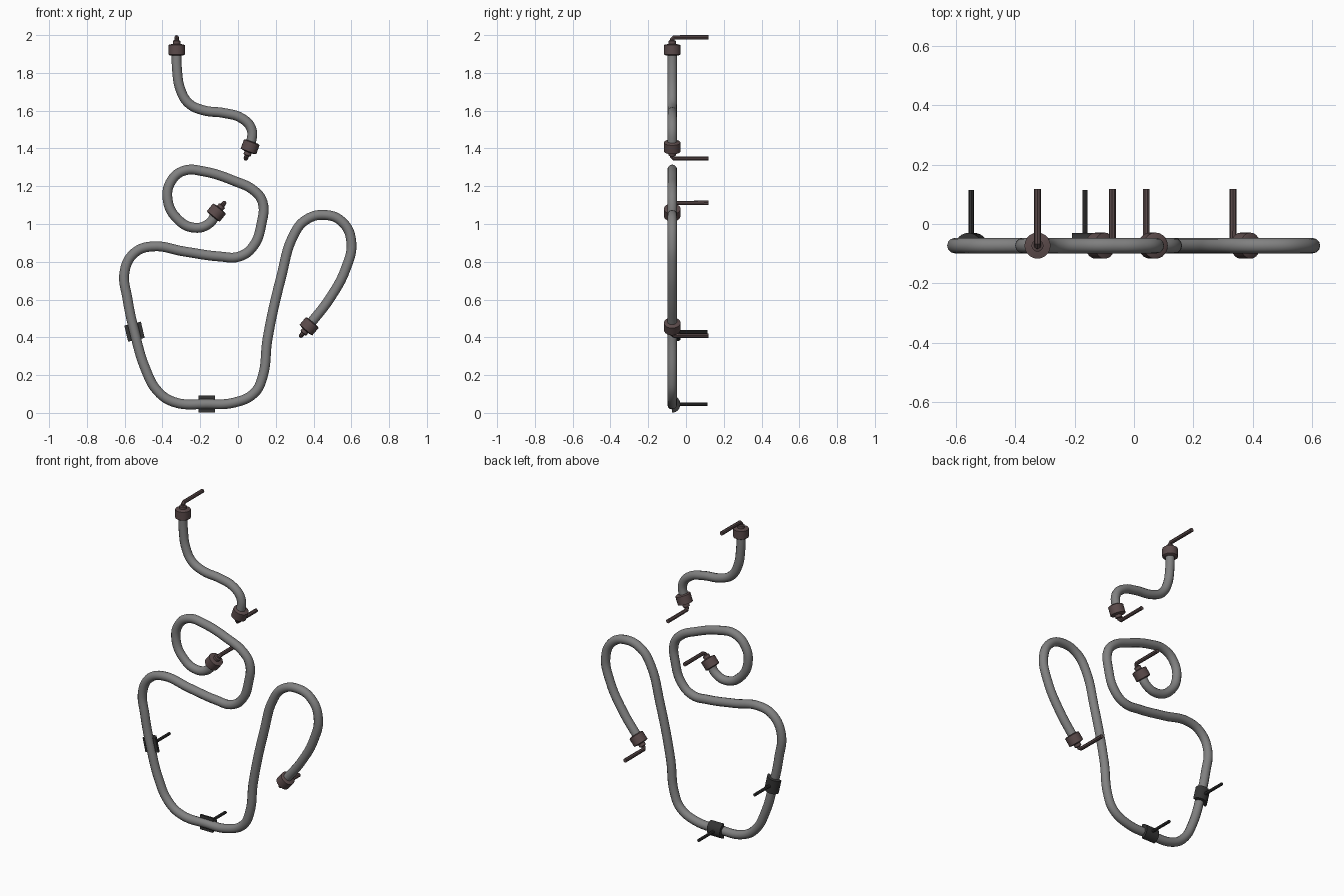
import bpy
import bmesh
from math import cos, sin, pi
from mathutils import Vector, Matrix

if "Cube" in bpy.data.objects:
    bpy.data.objects.remove(bpy.data.objects["Cube"])

Y = -0.073        # plane of the hoses
ROD_END = 0.118   # back end of every mounting rod


def material(name, rgb):
    m = bpy.data.materials.new(name)
    m.use_nodes = True
    m.diffuse_color = (*rgb, 1)
    m.node_tree.nodes["Principled BSDF"].inputs["Base Color"].default_value = (*rgb, 1)
    return m


GREY = material("hose grey", (0.22, 0.22, 0.22))
BROWN = material("fitting brown", (0.105, 0.07, 0.07))
DARK = material("clamp charcoal", (0.035, 0.035, 0.035))


def finish(obj, mat):
    obj.data.materials.clear()
    obj.data.materials.append(mat)
    bpy.ops.object.select_all(action="DESELECT")
    obj.select_set(True)
    bpy.context.view_layer.objects.active = obj
    bpy.ops.object.shade_smooth_by_angle(angle=0.6)
    return obj


def tube(name, points, radius, mat, kind="AUTO", sides=4, steps=6):
    """Round tube swept along a path, turned into a capped mesh."""
    curve = bpy.data.curves.new(name, "CURVE")
    curve.dimensions = "3D"
    curve.bevel_depth = radius
    curve.bevel_resolution = sides
    curve.resolution_u = steps
    curve.use_fill_caps = True
    spline = curve.splines.new("BEZIER")
    spline.bezier_points.add(len(points) - 1)
    for bp, p in zip(spline.bezier_points, points):
        bp.co = p
        bp.handle_left_type = bp.handle_right_type = kind
    obj = bpy.data.objects.new(name, curve)
    bpy.context.collection.objects.link(obj)
    bpy.ops.object.select_all(action="DESELECT")
    obj.select_set(True)
    bpy.context.view_layer.objects.active = obj
    bpy.ops.object.convert(target="MESH")
    return finish(bpy.context.object, mat)


def lathe(name, profile, matrix, mat, sides=20):
    """Closed turned part; profile is (radius, height) along local z."""
    bm = bmesh.new()
    rings = [[bm.verts.new((r * cos(2 * pi * i / sides), r * sin(2 * pi * i / sides), h))
              for i in range(sides)] for r, h in profile]
    for a, b in zip(rings, rings[1:]):
        for i in range(sides):
            j = (i + 1) % sides
            bm.faces.new((a[i], a[j], b[j], b[i]))
    bm.faces.new(rings[0][::-1])
    bm.faces.new(rings[-1])
    return mesh_object(name, bm, matrix, mat)


def mesh_object(name, bm, matrix, mat):
    bmesh.ops.recalc_face_normals(bm, faces=bm.faces)
    mesh = bpy.data.meshes.new(name)
    bm.to_mesh(mesh)
    bm.free()
    obj = bpy.data.objects.new(name, mesh)
    obj.matrix_world = matrix
    bpy.context.collection.objects.link(obj)
    return finish(obj, mat)


def end_fitting(name, x, z, dx, dz):
    """Collar on a hose end with a stub and a pin bent towards the back."""
    centre = Vector((x, Y, z))
    axis = Vector((dx, 0, dz)).normalized()
    matrix = Matrix.Translation(centre) @ axis.to_track_quat("Z", "Y").to_matrix().to_4x4()
    lathe(name + "_collar", [(0.036, -0.03), (0.044, -0.025), (0.044, 0.025), (0.027, 0.029),
                             (0.02, 0.03), (0.02, 0.046), (0.013, 0.05)], matrix, BROWN)
    bend = centre + axis * 0.065
    back = Vector((0, 1, 0))
    end = Vector((bend.x, ROD_END, bend.z))
    tube(name + "_pin", [centre + axis * 0.03, bend - axis * 0.01, bend + back * 0.01, end],
         0.012, BROWN, kind="VECTOR", sides=2, steps=1)


def clamp(name, x, z, dx, dz):
    """Half-round saddle behind the hose with a rod to the back."""
    centre = Vector((x, Y, z))
    along = Vector((dx, 0, dz)).normalized()
    back = Vector((0, 1, 0))
    matrix = Matrix((along, back, along.cross(back))).transposed().to_4x4()
    matrix.translation = centre
    bm = bmesh.new()
    n = 12
    outline = [(0.043 * sin(pi * i / n), 0.045 * cos(pi * i / n)) for i in range(n + 1)]
    outline += [(0.025 * sin(pi * i / n), 0.025 * cos(pi * i / n)) for i in range(n, -1, -1)]
    ends = [[bm.verts.new((s, a, b)) for a, b in outline] for s in (-0.044, 0.044)]
    count = len(outline)
    for i in range(count):
        j = (i + 1) % count
        bm.faces.new((ends[0][i], ends[0][j], ends[1][j], ends[1][i]))
    for ring in ends:
        for i in range(n):
            bm.faces.new((ring[i], ring[i + 1], ring[count - 2 - i], ring[count - 1 - i]))
    mesh_object(name + "_saddle", bm, matrix, DARK)
    tube(name + "_rod", [centre + back * 0.035, Vector((x, ROD_END - 0.004, z))],
         0.009, DARK, kind="VECTOR", sides=2, steps=1)


def hose(name, path):
    return tube(name, [(x, Y, z) for x, z in path], 0.026, GREY)


# Short upper hose
hose("upper_hose", [
    (-.325, 1.92), (-.323, 1.82), (-.304, 1.71), (-.262, 1.64), (-.188, 1.603),
    (-.071, 1.587), (.019, 1.56), (.071, 1.503), (.066, 1.41)])

# Long winding hose
hose("lower_hose", [
    (-.114, 1.063), (-.15, 1.005), (-.23, .98), (-.32, 1.026), (-.373, 1.132),
    (-.35, 1.233), (-.283, 1.283), (-.18, 1.278), (-.02, 1.228), (.087, 1.175),
    (.13, 1.116), (.124, 1.0), (.082, .884), (.008, .828), (-.098, .828),
    (-.283, .854), (-.458, .881), (-.548, .847), (-.6, .751), (-.585, .603),
    (-.548, .429), (-.49, .233), (-.426, .116), (-.341, .058), (-.167, .047),
    (-.018, .055), (.087, .106), (.13, .19), (.156, .39), (.23, .725),
    (.294, .94), (.357, 1.02), (.458, 1.048), (.553, 1.01), (.6, .905),
    (.57, .762), (.484, .603), (.378, .466)])

# Fittings on the four hose ends
end_fitting("upper_hose_top", -.325, 1.923, 0, 1)
end_fitting("upper_hose_bottom", .064, 1.408, -.024, -.065)
end_fitting("lower_hose_inner", -.114, 1.061, .04, .049)
end_fitting("lower_hose_outer", .376, .458, -.045, -.053)

# Clamps carrying the long hose
clamp("side_clamp", -.548, .43, .22, -.95)
clamp("bottom_clamp", -.165, .046, 1, 0)
